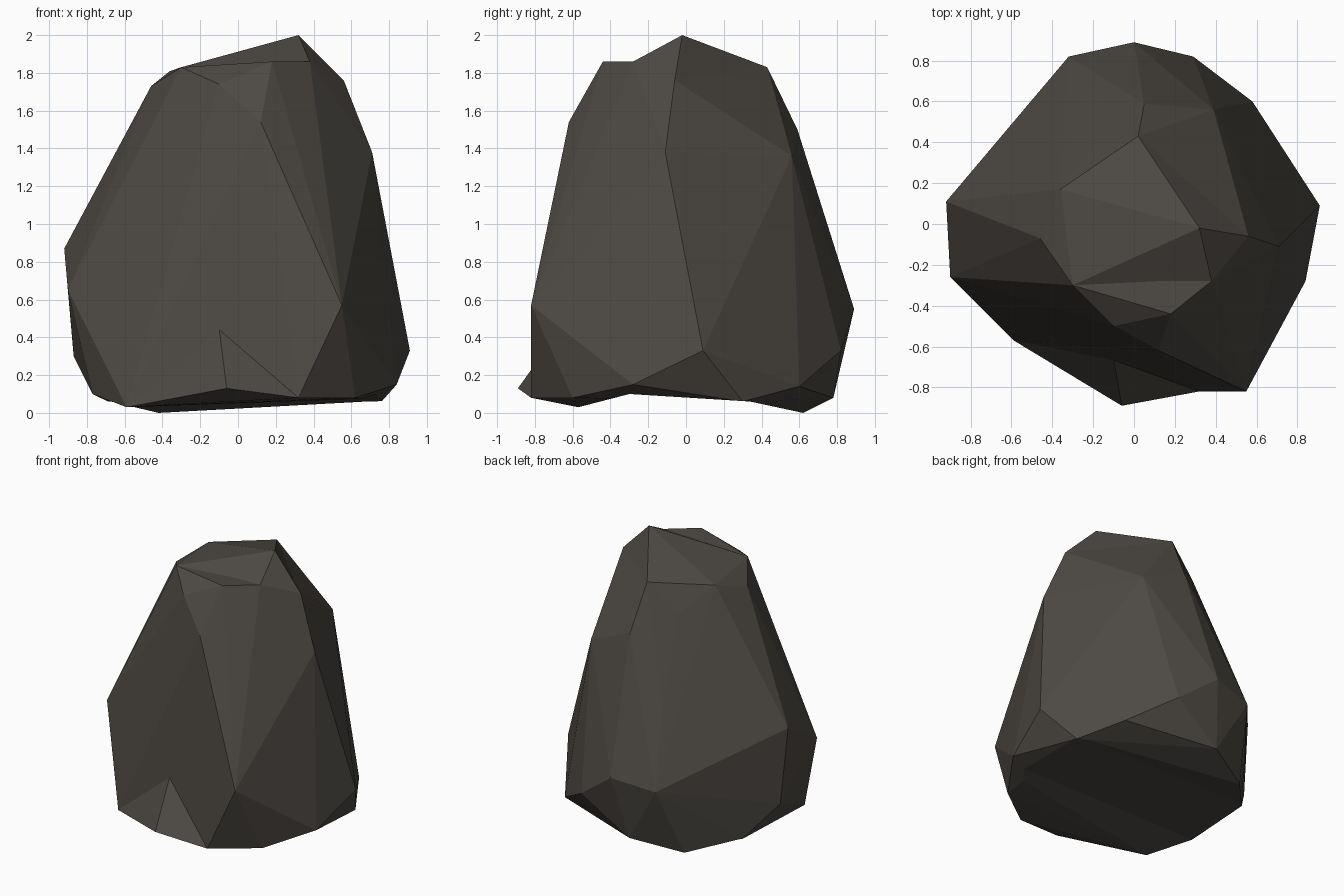
import bpy
import bmesh
from mathutils import Vector

# Remove the default object
default_cube = bpy.data.objects.get("Cube")
if default_cube is not None:
    bpy.data.objects.remove(default_cube, do_unlink=True)


def make_material(name, colour):
    """Create a matte material with one flat colour."""
    material = bpy.data.materials.new(name)
    material.use_nodes = True
    material.diffuse_color = colour
    shader = material.node_tree.nodes["Principled BSDF"]
    shader.inputs["Base Color"].default_value = colour
    shader.inputs["Roughness"].default_value = 1
    return material


def chiselled_block(name, corners, material):
    """Wrap flat facets tightly around the given corner points."""
    mesh = bpy.data.meshes.new(name)
    bm = bmesh.new()
    for corner in corners:
        bm.verts.new(Vector(corner))
    hull = bmesh.ops.convex_hull(bm, input=list(bm.verts), use_existing_faces=False)

    # Discard points that ended up inside the block
    unused = set(hull["geom_interior"]) | set(hull["geom_unused"])
    loose = [item for item in unused if isinstance(item, bmesh.types.BMVert)]
    bmesh.ops.delete(bm, geom=loose, context="VERTS")
    bmesh.ops.recalc_face_normals(bm, faces=list(bm.faces))
    for face in bm.faces:
        face.smooth = False
    bm.to_mesh(mesh)
    bm.free()

    mesh.materials.append(material)
    block = bpy.data.objects.new(name, mesh)
    bpy.context.collection.objects.link(block)
    return block


def carve(block, cutter):
    """Cut one block out of another and throw the cutter away."""
    cutter.hide_render = True
    cut = block.modifiers.new("carve", "BOOLEAN")
    cut.operation = "DIFFERENCE"
    cut.solver = "EXACT"
    cut.object = cutter
    bpy.context.view_layer.objects.active = block
    bpy.ops.object.modifier_apply(modifier=cut.name)
    bpy.data.objects.remove(cutter, do_unlink=True)


stone = make_material("dark warm grey stone", (0.075, 0.066, 0.056, 1))

# Crown: rim around the top of the boulder
crown = [
    (-.36, .17, 1.81), (-.46, -.07, 1.73), (-.3, -.3, 1.83), (.18, -.44, 1.86),
    (.38, -.28, 1.86), (.56, -.06, 1.76), (.02, .43, 1.83),
]

# Shoulders: break below the crown
shoulders = [
    (-.1, -.5, 1.74), (.12, -.62, 1.54), (.71, -.11, 1.38), (.39, .56, 1.36),
    (.05, .59, 1.5), (.1, .65, 1.18), (-.25, .64, 1), (-.2, .38, 1.63),
]

# Belly: widest band
belly = [
    (-.92, .11, .87), (-.9, -.26, .65), (.55, -.82, .57), (.91, .09, .33),
    (.29, .82, .33), (0, .89, .55), (-.32, .82, .5), (-.87, .13, .3),
]

# Foot: underside corners
foot = [
    (.84, -.28, .15), (.62, -.6, .08), (.32, -.82, .08), (-.59, -.57, .03),
    (-.77, -.3, .1), (-.69, .32, .06), (-.42, .62, 0), (-.08, .78, .08),
    (.58, .6, .14), (.76, .3, .06),
]

body = chiselled_block("boulder_body", crown + shoulders + belly + foot, stone)

# Hollow running across the underside
hollow_profile = [(-.57, .03), (-.3, .1), (.34, .06), (.62, 0), (.62, -1), (-.57, -1)]
hollow = [(side, y, z) for side in (-1, 1) for y, z in hollow_profile]
carve(body, chiselled_block("underside_cutter", hollow, stone))

# Peak rising from the rear of the crown
peak = (.32, -.02, 2)
back_rim = [point for point in crown if point[1] > -.4]
chiselled_block("boulder_peak", back_rim + [peak], stone)

# Lip jutting from the front of the foot
lip = (-.06, -.89, .13)
front_foot = [point for point in foot if point[1] < -.5]
chiselled_block("boulder_lip", front_foot + [lip, (-.1, -.66, .45)], stone)
